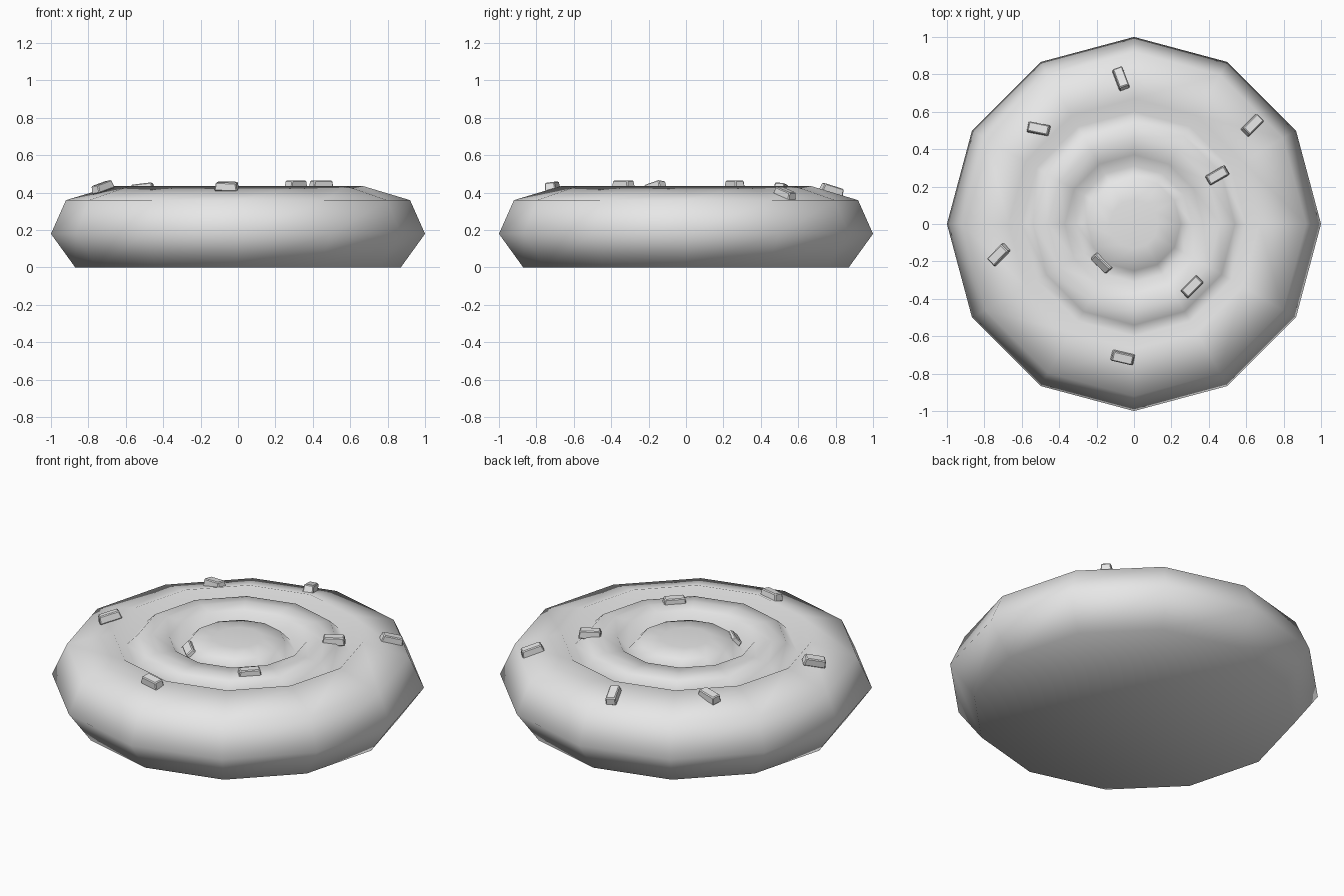
import bpy, bmesh, math
from mathutils import Matrix, Vector

cube = bpy.data.objects.get("Cube")
if cube:
    bpy.data.objects.remove(cube, do_unlink=True)

SIDES = 12
GREY = (0.8, 0.8, 0.8, 1.0)

mat = bpy.data.materials.new("plain_grey")
mat.use_nodes = True
mat.diffuse_color = GREY
mat.node_tree.nodes["Principled BSDF"].inputs["Base Color"].default_value = GREY


def add_object(name, bm, smooth):
    mesh = bpy.data.meshes.new(name)
    bmesh.ops.recalc_face_normals(bm, faces=bm.faces)
    for face in bm.faces:
        face.smooth = smooth
    bm.to_mesh(mesh)
    bm.free()
    mesh.materials.append(mat)
    obj = bpy.data.objects.new(name, mesh)
    bpy.context.collection.objects.link(obj)
    return obj


# Round body: (radius, height) profile turned about the z axis,
# with an outer roll, a middle ring and a central button
profile = [(0, 0), (0.87, 0), (1.0, 0.18), (0.92, 0.36), (0.67, 0.435),
           (0.60, 0.37), (0.54, 0.43), (0.46, 0.437), (0.37, 0.43),
           (0.31, 0.36), (0.25, 0.425), (0.13, 0.437), (0, 0.437)]
bm = bmesh.new()
verts = [bm.verts.new((r, 0, z)) for r, z in profile]
edges = [bm.edges.new(pair) for pair in zip(verts, verts[1:])]
bmesh.ops.spin(bm, geom=verts + edges, cent=(0, 0, 0), axis=(0, 0, 1),
               angle=math.tau, steps=SIDES, use_merge=True)
bmesh.ops.remove_doubles(bm, verts=bm.verts, dist=0.0005)
add_object("round_body", bm, True)


# Sprinkles: small bars with a narrower top, leaning with the surface
def sprinkle(index, x, y, z, turn, lean):
    bm = bmesh.new()
    bmesh.ops.create_cube(bm, size=1)
    for v in bm.verts:
        taper = 0.88 if v.co.z > 0 else 1.0
        v.co = Vector((v.co.x * 0.125 * taper, v.co.y * 0.06 * taper, v.co.z * 0.045))
    bmesh.ops.bevel(bm, geom=bm.edges[:], offset=0.005, segments=1, affect='EDGES')
    axis = Vector((-y, x, 0)).normalized()
    bm.transform(Matrix.Translation((x, y, z))
                 @ Matrix.Rotation(math.radians(lean), 4, axis)
                 @ Matrix.Rotation(math.radians(turn), 4, 'Z'))
    add_object(f"sprinkle_{index}", bm, False)


sprinkles = [(-0.07, 0.78, 0.415, -70, 17), (-0.51, 0.51, 0.425, -12, 8),
             (0.635, 0.53, 0.395, 45, 17), (0.445, 0.26, 0.442, 30, 0),
             (-0.725, -0.165, 0.430, 45, 17), (-0.17, -0.205, 0.395, -45, 45),
             (0.31, -0.335, 0.442, 45, 0), (-0.06, -0.715, 0.434, -13, 8)]
for i, spec in enumerate(sprinkles, 1):
    sprinkle(i, *spec)
